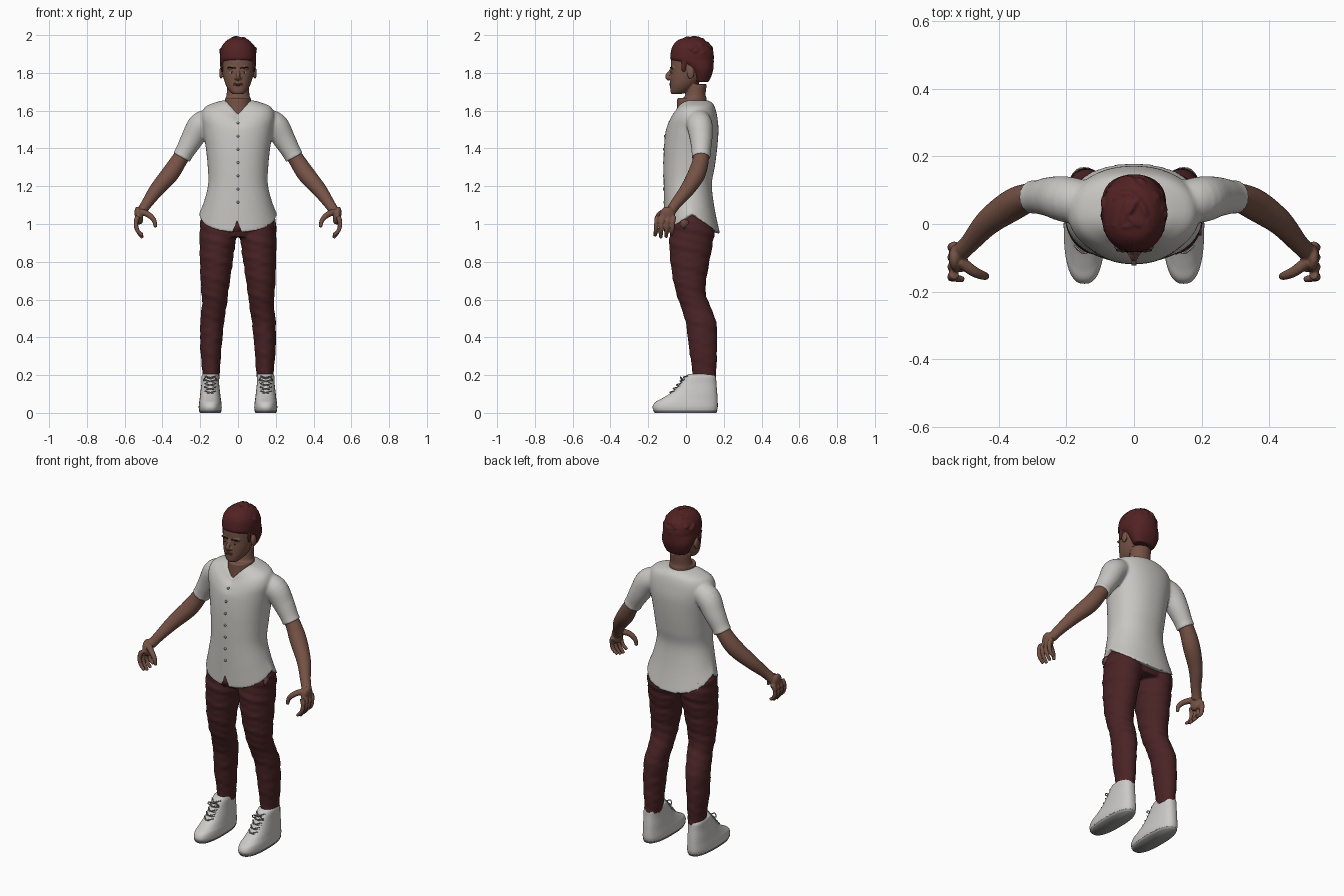
import bpy, bmesh, math, random
from mathutils import Vector, Matrix

random.seed(4)
default = bpy.data.objects.get("Cube")
if default:
    bpy.data.objects.remove(default, do_unlink=True)


def material(name, *rgb):
    mat = bpy.data.materials.new(name)
    mat.use_nodes = True
    mat.diffuse_color = (*rgb, 1)
    mat.node_tree.nodes["Principled BSDF"].inputs["Base Color"].default_value = (*rgb, 1)
    return mat


SHIRT = material("off_white_cloth", .58, .57, .54)
SKIN = material("brown_skin", .18, .085, .06)
HAIR = material("dark_red_hair", .085, .016, .017)
TROUSER = material("maroon_cloth", .068, .017, .019)
SHOE = material("pale_shoe", .6, .59, .57)
SOLE = material("grey_sole", .3, .3, .29)
TRIM = material("grey_trim", .3, .29, .28)
DARK = material("dark_brown", .02, .012, .01)
EYE = material("eye_white", .4, .36, .33)
LIP = material("muted_red", .14, .055, .045)


def spline(points, steps=5):
    """Smooth curve through tuples of any length."""
    padded = [points[0], *points, points[-1]]
    out = []
    for a, b, c, d in zip(padded, padded[1:], padded[2:], padded[3:]):
        for i in range(steps):
            t = i / steps
            out.append([q + t / 2 * (r - p + t * (2 * p - 5 * q + 4 * r - s + t * (3 * (q - r) + s - p)))
                        for p, q, r, s in zip(a, b, c, d)])
    return out + [list(points[-1])]


def skin_sections(bm, sections):
    """Bridge closed sections and close both ends with fans."""
    loops = [[bm.verts.new(p) for p in section] for section in sections]
    n = len(loops[0])
    for low, high in zip(loops, loops[1:]):
        for i in range(n):
            j = (i + 1) % n
            bm.faces.new((low[i], low[j], high[j], high[i]))
    for loop in (loops[0], loops[-1]):
        centre = bm.verts.new(sum((v.co for v in loop), Vector()) / n)
        for i in range(n):
            bm.faces.new((loop[i], loop[(i + 1) % n], centre))


def stack(bm, rings, cx=0, power=2, fold=0, n=40):
    """Level rings: z, half width, front y, back y, front dip, back dip."""
    sections = []
    for ring in spline(rings):
        z, half, front, back, dip_f, dip_b = (ring + [0, 0])[:6]
        section = []
        for i in range(n):
            a = math.tau * i / n
            c = math.copysign(abs(math.cos(a)) ** (2 / power), math.cos(a))
            s = math.copysign(abs(math.sin(a)) ** (2 / power), math.sin(a))
            dip = 1 - abs(c) if z > 1.3 else abs(s)
            dip *= dip_f if s < 0 else dip_b
            g = 1 + fold * math.sin(z * 95 + 2 * a) * math.sin(z * 31 + a)
            section.append((cx + half * c * g, (front + back) / 2 + (back - front) / 2 * s * g, z - dip))
        sections.append(section)
    skin_sections(bm, sections)


def tube(bm, points, side=1, n=14):
    """Round tube through x, y, z, radius."""
    path = spline(points)
    spots = [Vector((p[0] * side, p[1], p[2])) for p in path]
    sections = []
    for i, spot in enumerate(spots):
        along = spots[min(i + 1, len(spots) - 1)] - spots[max(i - 1, 0)]
        turn = Vector((0, 0, 1)).rotation_difference(along)
        sections.append([spot + turn @ Vector((math.cos(math.tau * k / n), math.sin(math.tau * k / n), 0)) * path[i][3]
                         for k in range(n)])
    skin_sections(bm, sections)


def ball(bm, centre, size, turn=Matrix()):
    bmesh.ops.create_uvsphere(bm, u_segments=16, v_segments=10, radius=1,
                              matrix=Matrix.Translation(centre) @ turn @ Matrix.Diagonal((*size, 1)))


def disc(bm, centre, radius, axis, sides=12, stretch=1):
    bmesh.ops.create_cone(bm, cap_ends=True, segments=sides, radius1=radius, radius2=radius, depth=.008,
                          matrix=Matrix.Translation(centre) @ Matrix.Rotation(math.pi / 2, 4, axis)
                          @ Matrix.Diagonal((1, stretch, 1, 1)))


def finish(name, bm, mat, voxel=0, relax=4):
    bmesh.ops.recalc_face_normals(bm, faces=bm.faces)
    mesh = bpy.data.meshes.new(name)
    bm.to_mesh(mesh)
    bm.free()
    mesh.materials.append(mat)
    obj = bpy.data.objects.new(name, mesh)
    bpy.context.collection.objects.link(obj)
    mesh.shade_smooth()
    if voxel:
        # Fuse overlapping volumes into one soft surface
        fuse = obj.modifiers.new("fuse", 'REMESH')
        fuse.mode, fuse.voxel_size, fuse.use_smooth_shade = 'VOXEL', voxel, True
        soft = obj.modifiers.new("soften", 'SMOOTH')
        soft.factor, soft.iterations = .5, relax
    return obj


def surface(obj, origin, direction):
    body = obj.evaluated_get(bpy.context.evaluated_depsgraph_get())
    hit, spot, _, _ = body.ray_cast(Vector(origin), Vector(direction))
    return spot if hit else Vector(origin)


def front(obj, x, z):
    return surface(obj, (x, -1, z), (0, 1, 0))


# Shirt: torso with V collar and curved hem, plus short sleeves
bm = bmesh.new()
stack(bm, [(1.655, .075, -.055, .115, .08, 0), (1.642, .125, -.066, .138, .083, 0),
           (1.618, .175, -.08, .153, .07, 0), (1.57, .195, -.095, .165, .045, 0),
           (1.5, .186, -.108, .172, .01, 0), (1.4, .17, -.117, .165, 0, 0),
           (1.3, .16, -.119, .152, 0, 0), (1.21, .158, -.118, .137, 0, 0),
           (1.12, .18, -.116, .15, .03, .03), (1.055, .207, -.113, .18, .1, .108)], power=2.2, n=64)
for side in (1, -1):
    tube(bm, [(.12, .06, 1.555, .06), (.195, .072, 1.525, .068), (.243, .08, 1.45, .06),
              (.285, .08, 1.377, .05), (.299, .08, 1.352, .052)], side, 24)
shirt = finish("shirt", bm, SHIRT, .007)

# Buttons down the front and the parted bottom of the shirt
bm = bmesh.new()
for i in range(7):
    disc(bm, front(shirt, 0, 1.535 - i * .07), .007, 'X')
finish("shirt_buttons", bm, TRIM)
bm = bmesh.new()
disc(bm, front(shirt, -.005, .98), .028, 'X', 3, 1.4)
finish("shirt_parting", bm, TROUSER)

# Trousers: hips and two creased legs
bm = bmesh.new()
stack(bm, [(1.1, .16, -.08, .125), (1.04, .188, -.085, .14), (.98, .2, -.086, .15), (.93, .17, -.07, .14)])
for side in (1, -1):
    rings = []
    for z, inner, outer, fore, aft in [
            (1.02, .01, .2, -.08, .14), (.95, .008, .203, -.086, .15), (.87, .018, .203, -.088, .137),
            (.75, .035, .2, -.076, .115), (.65, .05, .195, -.056, .103), (.58, .058, .19, -.034, .122),
            (.48, .074, .2, -.002, .16), (.34, .088, .2, .016, .165), (.22, .096, .189, .034, .16),
            (.172, .1, .188, .035, .158)]:
        rings.append((z, (outer - inner) / 2, fore, aft, 0, 0))
        rings[-1] += ((outer + inner) / 2,)
    sections = bmesh.new()
    stack(sections, [r[:6] for r in rings], fold=.035)
    # Shift each level sideways to follow the leg's lean
    for v in sections.verts:
        z = min(max(v.co.z, rings[-1][0]), rings[0][0])
        for a, b in zip(rings, rings[1:]):
            if b[0] <= z <= a[0]:
                t = (a[0] - z) / (a[0] - b[0])
                v.co.x += side * (a[6] + t * (b[6] - a[6]))
                break
    leg = bpy.data.meshes.new("leg_shape")
    sections.to_mesh(leg)
    sections.free()
    bm.from_mesh(leg)
    bpy.data.meshes.remove(leg)
trousers = finish("trousers", bm, TROUSER, .006, 3)
bm = bmesh.new()
disc(bm, surface(trousers, (1, -.008, 1), (-1, 0, 0)), .026, 'Y', 8)
finish("hip_patch", bm, LIP)

# Head, neck, nose and ears
bm = bmesh.new()
stack(bm, [(1.6, .07, -.048, .108, .07, 0), (1.662, .069, -.047, .109, .077, 0), (1.668, .064, -.015, .107, .035, 0),
           (1.69, .06, -.003, .104), (1.74, .058, 0, .11)])
stack(bm, [(1.687, .024, -.075, -.03), (1.7, .042, -.082, .01), (1.73, .062, -.084, .05), (1.77, .076, -.084, .09),
           (1.82, .084, -.081, .12), (1.87, .085, -.079, .13), (1.92, .08, -.065, .13), (1.965, .05, -.03, .09)],
      power=2.2)
tube(bm, [(0, -.07, 1.83, .008), (0, -.086, 1.805, .009), (0, -.099, 1.782, .012), (0, -.086, 1.767, .013)])
for side in (1, -1):
    ball(bm, (side * .09, .025, 1.8), (.009, .02, .033))
    ball(bm, (side * .011, -.085, 1.773), (.01, .01, .008))
    ball(bm, (side * .034, -.068, 1.827), (.026, .013, .008))
head = finish("head_and_neck", bm, SKIN, .004, 3)

# Painted face details sit on the skin
for side, word in ((1, "left"), (-1, "right")):
    bm = bmesh.new()
    for dx in (.02, .032, .044):
        ball(bm, front(head, side * dx, 1.823 + dx * .15), (.01, .004, .004))
    ball(bm, front(head, side * .033, 1.803) - Vector((0, .003, 0)), (.005, .003, .005))
    finish(word + "_brow_and_iris", bm, DARK)
    bm = bmesh.new()
    ball(bm, front(head, side * .033, 1.803), (.012, .003, .005))
    finish(word + "_eye", bm, EYE)
bm = bmesh.new()
for z in (1.743, 1.736):
    ball(bm, front(head, 0, z), (.024, .004, .0045))
finish("lips", bm, LIP)

# Hair: swept mass with loose locks over the crown
bm = bmesh.new()
stack(bm, [(1.985, .03, -.01, .06), (1.972, .06, -.045, .1), (1.94, .086, -.072, .13), (1.9, .095, -.082, .146),
           (1.87, .096, -.08, .147), (1.852, .096, -.045, .147), (1.82, .092, .005, .145), (1.785, .08, .03, .135),
           (1.752, .064, .045, .12)], power=2.2)
for i in range(46):
    a, lift = random.uniform(0, math.tau), random.uniform(.15, 1)
    flat = math.sqrt(1 - lift * lift)
    spot = Vector((.085 * flat * math.cos(a), .035 + .1 * flat * math.sin(a), 1.885 + .096 * lift))
    ball(bm, spot, (.012, .034, .016), Matrix.Rotation(a + random.uniform(-.6, .6), 4, 'Z'))
for side in (1, -1):
    ball(bm, (side * .084, -.012, 1.835), (.007, .014, .035))
finish("hair", bm, HAIR, .0045, 2)

# Arms with palm, curled fingers and thumb
for side, word in ((1, "left"), (-1, "right")):
    bm = bmesh.new()
    tube(bm, [(.265, .08, 1.41, .04), (.31, .078, 1.34, .043), (.362, .055, 1.262, .047), (.432, .005, 1.18, .039),
              (.485, -.055, 1.105, .029), (.515, -.085, 1.06, .027)], side, 20)
    ball(bm, (side * .525, -.1, 1.045), (.022, .042, .048), Matrix.Rotation(side * .2, 4, 'Y'))
    for i in range(4):
        y, short = -.07 - i * .029, .012 * abs(i - 1.7)
        tube(bm, [(.53, y + .006, 1.04, .014), (.541, y, 1.005, .013), (.532, y - .003, .965, .011),
                  (.505, y - .006, .922 + short, .009)], side)
    tube(bm, [(.515, -.11, 1.065, .018), (.475, -.14, 1.05, .016), (.445, -.153, 1.02, .013),
              (.436, -.155, .982, .009)], side)
    finish(word + "_arm_and_hand", bm, SKIN, .0045, 3)

# High-top shoes with thin soles and laces
for side, word in ((1, "left"), (-1, "right")):
    cx = side * .147
    bm = bmesh.new()
    stack(bm, [(.01, .058, -.17, .163), (.03, .061, -.177, .168), (.055, .059, -.165, .168), (.075, .056, -.13, .167),
               (.11, .052, -.075, .165), (.155, .047, -.033, .161), (.19, .046, -.005, .158), (.205, .042, .01, .145)],
          cx, 2.5)
    finish(word + "_shoe", bm, SHOE)
    bm = bmesh.new()
    stack(bm, [(0, .055, -.165, .16), (.012, .06, -.174, .166)], cx, 2.5)
    finish(word + "_sole", bm, SOLE)
    bm = bmesh.new()
    for i in range(5):
        y, z = -.082 + i * .018, .108 + i * .02
        for tilt in (.008, -.008):
            tube(bm, [(cx - .03, y + .018, z - tilt, .003), (cx, y - .004, z, .003),
                      (cx + .03, y + .018, z + tilt, .003)], n=6)
    for way in (1, -1):
        tube(bm, [(cx, -.018, .18, .003), (cx + way * .022, -.03, .19, .003), (cx + way * .036, -.022, .172, .003),
                  (cx + way * .012, -.024, .172, .003)], n=6)
    finish(word + "_laces", bm, TRIM)
